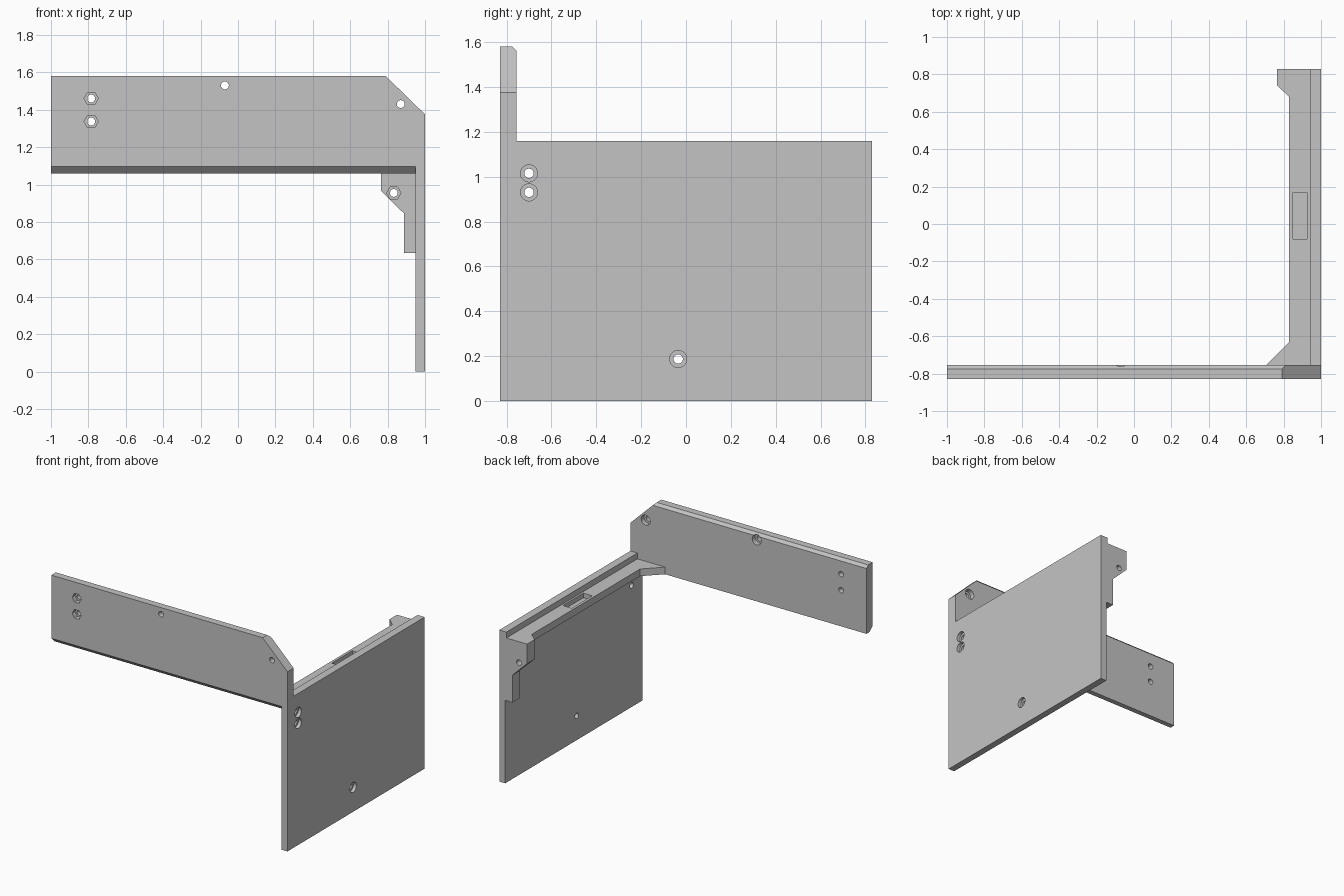
import bpy, bmesh, math
from mathutils import Vector

cube = bpy.data.objects.get("Cube")
if cube:
    bpy.data.objects.remove(cube, do_unlink=True)

grey = bpy.data.materials.new("light grey")
grey.use_nodes = True
COLOUR = (0.55, 0.55, 0.55, 1)
grey.diffuse_color = COLOUR
grey.node_tree.nodes["Principled BSDF"].inputs["Base Color"].default_value = COLOUR

# How a 2D profile point plus a depth maps to space, for each extrusion axis
PLACE = {
    "x": lambda a, b, d: Vector((d, a, b)),
    "y": lambda a, b, d: Vector((a, d, b)),
    "z": lambda a, b, d: Vector((a, b, d)),
}


def prism(name, axis, profile, start, end, corner_cut=False):
    """Extrude a closed profile along an axis; optionally slice the sloped corner."""
    bm = bmesh.new()
    verts = [bm.verts.new(PLACE[axis](a, b, start)) for a, b in profile]
    face = bm.faces.new(verts)
    grown = bmesh.ops.extrude_face_region(bm, geom=[face])["geom"]
    shift = PLACE[axis](0, 0, end - start)
    bmesh.ops.translate(bm, vec=shift, verts=[v for v in grown if isinstance(v, bmesh.types.BMVert)])
    if corner_cut:
        cut = bmesh.ops.bisect_plane(
            bm, geom=bm.verts[:] + bm.edges[:] + bm.faces[:],
            plane_co=(0.79, 0, 1.58), plane_no=(0.205, 0, 0.21), clear_outer=True)
        edges = [e for e in cut["geom_cut"] if isinstance(e, bmesh.types.BMEdge)]
        bmesh.ops.holes_fill(bm, edges=edges)
    bmesh.ops.recalc_face_normals(bm, faces=bm.faces[:])
    mesh = bpy.data.meshes.new(name)
    bm.to_mesh(mesh)
    bm.free()
    mesh.materials.append(grey)
    obj = bpy.data.objects.new(name, mesh)
    bpy.context.collection.objects.link(obj)
    return obj


def ring(a, b, radius, sides):
    return [(a + radius * math.cos(math.tau * i / sides),
             b + radius * math.sin(math.tau * i / sides)) for i in range(sides)]


def box(a0, b0, a1, b1):
    return [(a0, b0), (a1, b0), (a1, b1), (a0, b1)]


def carve(obj, axis, profile, start, end):
    """Subtract a prism from the part and discard the cutter."""
    cutter = prism("cutter", axis, profile, start, end)
    cutter.hide_render = True
    mod = obj.modifiers.new("carve", "BOOLEAN")
    mod.operation = "DIFFERENCE"
    mod.solver = "EXACT"
    mod.object = cutter
    bpy.context.view_layer.objects.active = obj
    bpy.ops.object.modifier_apply(modifier=mod.name)
    bpy.data.objects.remove(cutter, do_unlink=True)


def bolt_hole(obj, axis, a, b, near, far, pocket, sides):
    """Through hole with a wider pocket of the given depth sunk from the near face."""
    over = 0.02 if far > near else -0.02
    carve(obj, axis, ring(a, b, 0.021, 32), near - over, far + over)
    carve(obj, axis, ring(a, b, 0.038, sides), near - over, near + pocket)


FRONT, BACK, INNER = -0.83, -0.755, 0.95

# Front beam: chamfered along the lower front and upper back edges
beam = prism("front_beam", "x", [
    (FRONT, 1.097), (-0.793, 1.06), (BACK, 1.06), (BACK, 1.56), (-0.775, 1.58), (FRONT, 1.58)],
    -1, INNER, corner_cut=True)
for z in (1.46, 1.337):
    bolt_hole(beam, "y", -0.785, z, FRONT, BACK, 0.035, 6)
for x, z in ((-0.07, 1.53), (0.87, 1.43)):
    bolt_hole(beam, "y", x, z, BACK, FRONT, -0.035, 32)

# Side plate with the ear that carries the end of the beam
plate = prism("side_plate", "x", [
    (FRONT, 0), (0.83, 0), (0.83, 1.16), (BACK, 1.16), (BACK, 1.56), (-0.775, 1.58), (FRONT, 1.58)],
    INNER, 1, corner_cut=True)
for y, z in ((-0.7, 1.015), (-0.7, 0.93), (-0.035, 0.187)):
    bolt_hole(plate, "x", y, z, 1, INNER, -0.025, 32)

# Ledge inside the plate with a corner gusset, a rear tab and a shallow pocket
ledge = prism("inner_ledge", "z", [
    (INNER, BACK), (0.705, BACK), (0.83, -0.63), (0.83, 0.68), (0.765, 0.74), (0.765, 0.83), (INNER, 0.83)],
    1.06, 1.115)
carve(ledge, "z", box(0.85, -0.08, 0.925, 0.168), 1.08, 1.14)

# Narrow rim above the ledge
rim = prism("ledge_rim", "z", box(0.94, BACK, INNER, 0.83), 1.115, 1.16)

# Rear bracket below the ledge
bracket = prism("rear_bracket", "y", [
    (INNER, 1.06), (0.765, 1.06), (0.765, 0.965), (0.888, 0.845), (0.888, 0.635), (INNER, 0.635)],
    0.74, 0.83)
bolt_hole(bracket, "y", 0.833, 0.955, 0.74, 0.83, 0.035, 6)

# Smooth the round holes while keeping every edge crisp
bpy.ops.object.select_all(action="DESELECT")
for obj in (beam, plate, ledge, rim, bracket):
    obj.select_set(True)
bpy.context.view_layer.objects.active = beam
bpy.ops.object.shade_smooth_by_angle(angle=math.radians(30))
